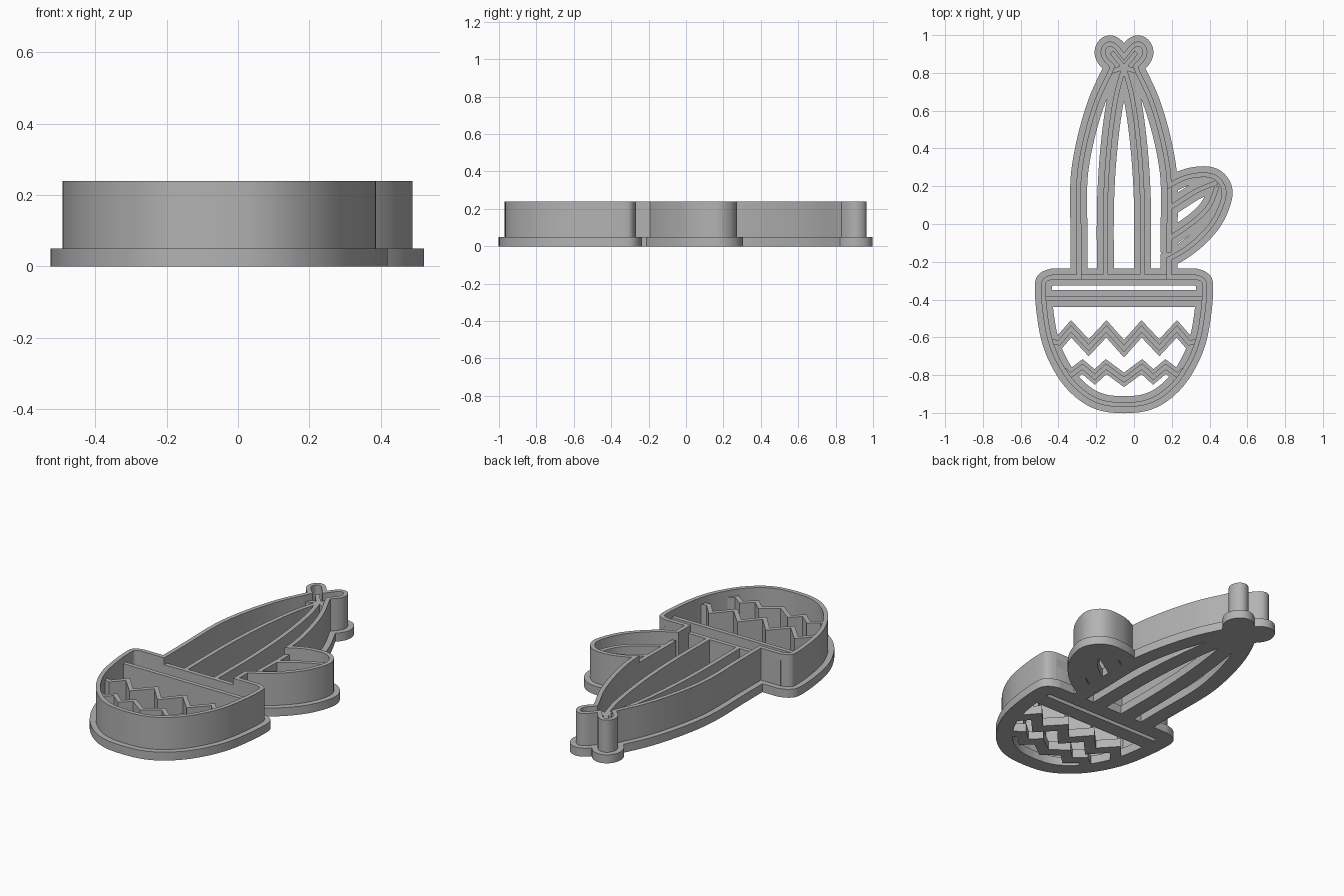
import bpy
import bmesh
from mathutils import Vector

cube = bpy.data.objects.get("Cube")
if cube:
    bpy.data.objects.remove(cube, do_unlink=True)

BASE_TOP, RIB_TOP, RIM_TOP = 0.05, 0.20, 0.24
WALL, FLANGE, NARROW = 0.025, 0.09, 0.062
AXIS = -0.053  # symmetry line of the plant body and pot

grey = bpy.data.materials.new("plain_grey")
grey.use_nodes = True
colour = (0.45, 0.45, 0.45, 1)
grey.diffuse_color = colour
grey.node_tree.nodes["Principled BSDF"].inputs["Base Color"].default_value = colour


def smooth(points, steps=5):
    """Catmull-Rom curve through the points."""
    p = [Vector(q) for q in points]
    p = [p[0]] + p + [p[-1]]
    out = []
    for a, b, c, d in zip(p, p[1:], p[2:], p[3:]):
        for i in range(steps):
            t = i / steps
            out.append(0.5 * (2 * b + (c - a) * t + (2 * a - 5 * b + 4 * c - d) * t * t
                              + (3 * b - a - 3 * c + d) * t ** 3))
    return out + [p[-1]]


def shift(points, side=1):
    """Move half-profile points to the right (1) or left (-1) of the axis."""
    return [Vector((AXIS + side * x, y)) for x, y in points]


def ribbon(name, path, width, z0, z1, closed=False):
    """Extruded strip of constant width with mitred corners."""
    pts = []
    for p in map(Vector, path):
        if not pts or (p - pts[-1]).length > 0.004:
            pts.append(p)
    if closed and (pts[0] - pts[-1]).length < 0.004:
        pts.pop()
    n = len(pts)
    bm = bmesh.new()
    rings = []
    for i, p in enumerate(pts):
        before = p - pts[i - 1] if closed or i else pts[1] - p
        after = pts[(i + 1) % n] - p if closed or i < n - 1 else before
        before, after = before.normalized(), after.normalized()
        na, nb = Vector((-before.y, before.x)), Vector((-after.y, after.x))
        m = (na + nb).normalized()
        m *= min(1 / max(m.dot(na), 0.1), 2.0) * width / 2
        rings.append([bm.verts.new((*(p + m * s), z))
                      for s, z in ((1, z0), (-1, z0), (-1, z1), (1, z1))])
    for i in range(n if closed else n - 1):
        a, b = rings[i], rings[(i + 1) % n]
        for k in range(4):
            bm.faces.new((a[k], a[(k + 1) % 4], b[(k + 1) % 4], b[k]))
    if not closed:
        bm.faces.new(rings[0])
        bm.faces.new(rings[-1])
    bmesh.ops.recalc_face_normals(bm, faces=bm.faces)
    mesh = bpy.data.meshes.new(name)
    bm.to_mesh(mesh)
    bm.free()
    mesh.materials.append(grey)
    obj = bpy.data.objects.new(name, mesh)
    bpy.context.collection.objects.link(obj)
    bpy.ops.object.select_all(action="DESELECT")
    obj.select_set(True)
    bpy.context.view_layer.objects.active = obj
    bpy.ops.object.shade_smooth_by_angle(angle=0.6)


def rib(name, path, width=FLANGE):
    """Inner stamping wall on its flat strip."""
    ribbon(name + "_base", path, width, 0, BASE_TOP)
    ribbon(name + "_wall", path, WALL, 0.03, RIB_TOP)


# Half profiles, measured from the axis
pot = smooth([(0, -.957), (.10, -.948), (.19, -.91), (.28, -.83), (.35, -.72), (.395, -.60),
              (.42, -.45), (.427, -.33), (.415, -.295), (.375, -.28)])
body = smooth([(.238, -.28), (.238, -.05), (.241, .16), (.23, .31), (.193, .49),
               (.14, .66), (.075, .80)])
lobe = smooth([(.06, .835), (.095, .87), (.111, .905), (.10, .94), (.075, .953),
               (.045, .94), (0, .885)])
# Side arm, from its lower joint round to its upper joint
arm = smooth([(.185, -.185), (.27, -.135), (.355, -.065), (.425, .02), (.468, .115), (.475, .185),
              (.44, .24), (.385, .26), (.31, .255), (.25, .237), (.187, .205)])

# Outer cutting wall and its flange
upper_body = [p for p in body if p.y > .22]
outline = (shift(pot) + shift(body[:1]) + arm + shift(upper_body) + shift(lobe)
           + shift(lobe[::-1], -1) + shift(body[::-1], -1) + shift(pot[::-1], -1))
ribbon("outer_base", outline, FLANGE, 0, BASE_TOP, True)
ribbon("outer_wall", outline, WALL, 0.03, RIM_TOP, True)

# Body edge behind the arm
rib("arm_joint", shift([p for p in body if -.2 < p.y < .24]))

# Long body ribs and the crown strokes where they meet
stem = smooth([(.098, -.28), (.098, .10), (.08, .40), (.045, .66), (0, .83)])
for label, side in (("left", 1), ("right", -1)):
    rib(label + "_body_rib", shift(stem, side))
    rib(label + "_petal_rib", shift([(0, .83), (.03, .865), (.065, .91)], side), NARROW)
    rib(label + "_shoulder_rib", shift([(0, .83), (.075, .805)], side), NARROW)

# Diagonal arm ribs
rib("arm_upper_rib", smooth([(.19, .085), (.25, .125), (.34, .18), (.44, .22)]))
rib("arm_lower_rib", smooth([(.19, -.075), (.325, .02), (.40, .10), (.44, .20)]))

# Pot rim bands
for label, y, reach in (("upper", -.28, .38), ("lower", -.395, .42)):
    rib("pot_" + label + "_band", shift([(-reach, y), (reach, y)]))

# Pot zigzags, mirrored from half patterns
zigzags = {
    "large": [(0, -.66), (.093, -.555), (.187, -.655), (.28, -.555), (.345, -.63), (.385, -.62)],
    "small": [(0, -.825), (.095, -.755), (.155, -.81), (.22, -.755), (.28, -.80), (.32, -.77)],
}
for label, half in zigzags.items():
    full = [(-x, y) for x, y in half[:0:-1]] + half
    rib(label + "_zigzag", shift(full), NARROW)
